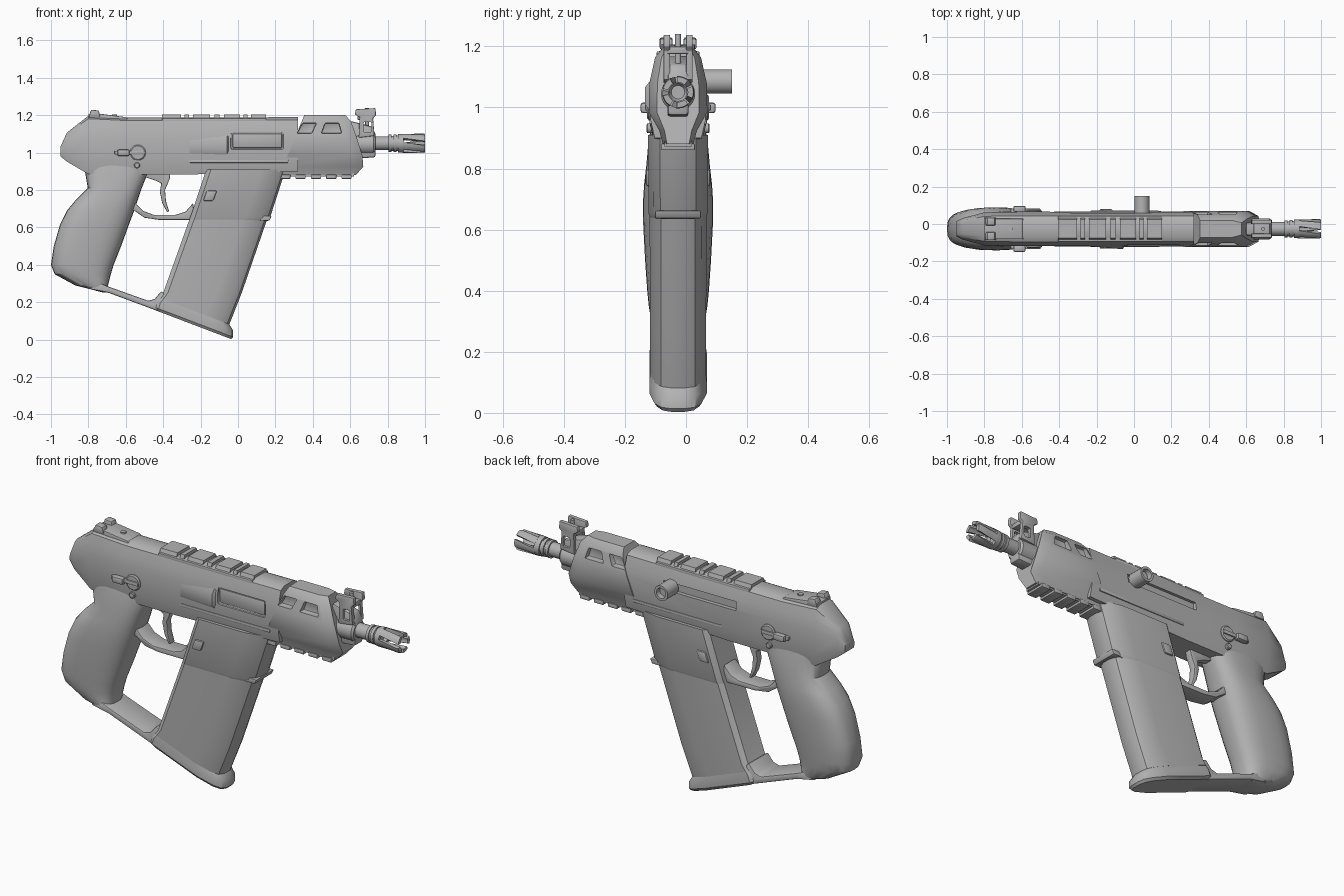
import bpy, bmesh, math

if "Cube" in bpy.data.objects:
    bpy.data.objects.remove(bpy.data.objects["Cube"])

YC = -0.026                       # centre plane of the body
GREY = bpy.data.materials.new("grey")
GREY.diffuse_color = (0.45, 0.45, 0.45, 1)
GREY.use_nodes = True
GREY.node_tree.nodes["Principled BSDF"].inputs["Base Color"].default_value = GREY.diffuse_color
PARTS = []


def finish(name, bm, bevel=0.0, part=True):
    bmesh.ops.recalc_face_normals(bm, faces=bm.faces)
    me = bpy.data.meshes.new(name)
    bm.to_mesh(me)
    bm.free()
    ob = bpy.data.objects.new(name, me)
    bpy.context.collection.objects.link(ob)
    me.materials.append(GREY)
    if bevel:
        m = ob.modifiers.new("bevel", 'BEVEL')
        m.width, m.segments, m.limit_method = bevel, 2, 'ANGLE'
        m.angle_limit = math.radians(35)
        apply(ob, m)
    if part:
        PARTS.append(ob)
    return ob


def apply(ob, m):
    bpy.context.view_layer.objects.active = ob
    bpy.ops.object.modifier_apply(modifier=m.name)


def loft(name, rings, bevel=0.0, part=True, closed=False):
    """Skin between rings of equal point count, capped unless closed in a loop."""
    bm = bmesh.new()
    vs = [[bm.verts.new(p) for p in r] for r in rings]
    n = len(vs[0])
    pairs = list(zip(vs, vs[1:])) + ([(vs[-1], vs[0])] if closed else [])
    for a, b in pairs:
        for i in range(n):
            j = (i + 1) % n
            bm.faces.new((a[i], a[j], b[j], b[i]))
    if not closed:
        bm.faces.new(vs[0])
        bm.faces.new(vs[-1])
    return finish(name, bm, bevel, part)


def prism(name, pts, y0, y1, bevel=0.0, part=True):
    """Side profile (x, z) extruded from y0 to y1."""
    return loft(name, [[(x, y, z) for x, z in pts] for y in (y0, y1)], bevel, part)


def box(name, x0, x1, y0, y1, z0, z1, bevel=0.0, part=True):
    return prism(name, [(x0, z0), (x1, z0), (x1, z1), (x0, z1)], y0, y1, bevel, part)


def circle(r, n=24):
    return [(r * math.cos(2 * math.pi * i / n), r * math.sin(2 * math.pi * i / n)) for i in range(n)]


def lathe_x(name, prof, z, closed=False):
    return loft(name, [[(x, a, z + b) for a, b in circle(r)] for x, r in prof], closed=closed)


def lathe_y(name, prof, x, z, closed=False):
    return loft(name, [[(x + a, y, z + b) for a, b in circle(r)] for y, r in prof], closed=closed)


def cut(ob, cutter):
    m = ob.modifiers.new("cut", 'BOOLEAN')
    m.operation, m.object, m.solver = 'DIFFERENCE', cutter, 'EXACT'
    apply(ob, m)
    bpy.data.objects.remove(cutter)


def mirror_ring(half):
    """Half outline (x, half width, z) from top to bottom made into a full ring."""
    return [(x, w, z) for x, w, z in half] + [(x, -w, z) for x, w, z in reversed(half)]


# upper receiver
rings = []
for x, top, bot, w in [(-.95, 1.03, .98, .04), (-.915, 1.107, .952, .058), (-.8, 1.197, .885, .088),
                       (-.6, 1.187, .882, .092), (-.3, 1.187, .882, .091), (.32, 1.19, .9, .09)]:
    h = top - bot
    rings.append(mirror_ring([(x, w * f, bot + h * t) for f, t in
                 [(.45, 1), (.76, .95), (.9, .8), (1, .62), (1, .2), (.85, 0)]]))
receiver = loft("receiver", rings)
cut(receiver, box("port_cutter", -.04, .245, -.2, -.081, 1.015, 1.11, .012, False))
cut(receiver, box("slot_cutter", -.34, .09, .07, .2, 1.062, 1.107, 0, False))
box("ejection_cover", -.03, .236, -.087, -.06, 1.024, 1.101, .008)
box("side_ridge", -.26, .27, -.094, .094, .945, .962, .004)
loft("case_deflector", [[(-.38, -.08, z0), (-.06, -.08 - d, z0), (-.045, -.08, z0)]
                        for z0, d in ((.99, .012), (1.01, .029), (1.065, .029), (1.095, .005))])

# handguard with slanted rear and front
prof = [(1.2, .045, .575), (1.165, .075, .605), (1.08, .094, .635), (.985, .096, .665),
        (.925, .062, .67), (.88, .05, .63)]
rings = [mirror_ring([(.35 - (1.19 - z) * .41, w, z) for z, w, x in prof]),
         mirror_ring([(x - .05, w, z) for z, w, x in prof]),
         mirror_ring([(x, w * .72, z) for z, w, x in prof])]
guard = loft("handguard", rings)
for s in (-1, 1):
    for pts in ([(.315, 1.103), (.395, 1.103), (.42, 1.158), (.345, 1.158)],
                [(.445, 1.103), (.555, 1.103), (.54, 1.158), (.465, 1.158)]):
        for ob in (guard, receiver):
            cut(ob, prism("vent_cutter", pts, s * .055, s * .2, .006, False))

# lower accessory rail
box("lower_rail", .24, .62, -.045, .045, .872, .9)
for i in range(5):
    x = .225 + i * .082
    box("lower_rail_tooth", x, x + .055, -.055, .055, .86, .882, .004)

# top rail: broad lands with narrow ribs between
box("top_rail", -.405, .15, -.07, .07, 1.162, 1.184, .004)
for x0, x1 in [(-.405, -.305), (-.285, -.262), (-.24, -.15), (-.125, -.1), (-.075, .01), (.03, .05), (.07, .15)]:
    loft("top_rail_land", [[(x, -.06, 1.178), (x, -.05, 1.203), (x, .05, 1.203), (x, .06, 1.178)] for x in (x0, x1)])

# rear sight
prism("rear_sight_ramp", [(-.8, 1.17), (-.58, 1.17), (-.6, 1.19), (-.73, 1.207), (-.8, 1.207)], -.055, .055, .004)
for s in (-1, 1):
    prism("rear_sight_ear", [(-.8, 1.19), (-.735, 1.19), (-.745, 1.225), (-.785, 1.23)], s * .018, s * .06, .006)
loft("top_pin", [[(-.66 + a, b, z) for a, b in circle(.014, 12)] for z in (1.18, 1.204)])

# pistol grip
rings = []
for z, xb, xf, w in [(1.0, -.83, -.45, .07), (.9, -.818, -.478, .096), (.81, -.803, -.515, .104),
                     (.75, -.865, -.535, .111), (.69, -.915, -.555, .115), (.615, -.952, -.583, .114),
                     (.5, -.985, -.625, .108), (.4, -1.0, -.665, .101), (.35, -.98, -.68, .096),
                     (.29, -.87, -.695, .086), (.252, -.72, -.69, .07)]:
    c, r = (xb + xf) / 2, (xf - xb) / 2
    rings.append([(c + r * math.copysign(abs(a) ** .75, a), w * math.copysign(abs(b) ** .7, b), z)
                  for a, b in circle(1, 28)])
loft("grip", rings)


# magazine housing, with rounded nose and slanted foot
def mag_ring(xr, xf, w, zf):
    half = [(xr, w * .78), (xr + .025, w), (xf - .13, w), (xf - .045, w * .82), (xf - .012, w * .6), (xf, w * .25)]
    return [(x, y, zf(x)) for x, y in half] + [(x, -y, zf(x)) for x, y in reversed(half)]


def flat(z):
    return lambda x: z


def foot(d):
    return lambda x: .003 + d - .38 * (x + .036)


loft("magazine_well", [mag_ring(-.17, .255, .098, flat(.91)), mag_ring(-.255, .172, .097, flat(.655)),
                       mag_ring(-.262, .16, .09, flat(.635))])
loft("magazine", [mag_ring(-.25, .165, .093, flat(.67)), mag_ring(-.4, .02, .092, flat(.25)),
                  mag_ring(-.425, -.046, .092, foot(.075))])
loft("magazine_foot", [mag_ring(-.425, -.046, .091, foot(.075)), mag_ring(-.44, -.026, .094, foot(.05)),
                       mag_ring(-.45, -.026, .094, foot(.015)), mag_ring(-.44, -.037, .084, foot(0))])
prism("magazine_lip", [(.12, .637), (.168, .637), (.18, .662), (.12, .662)], -.075, .075, .004)
prism("bottom_bar", [(-.73, .3), (-.69, .283), (-.48, .208), (-.445, .218), (-.41, .26), (-.34, .2),
                     (-.34, .12), (-.69, .25), (-.8, .272)], -.082, .082, .008)

# trigger and guard
prism("trigger_guard", [(-.585, .75), (-.545, .728), (-.51, .69), (-.45, .667), (-.33, .668), (-.28, .685),
                        (-.24, .73), (-.23, .64), (-.42, .64), (-.5, .652), (-.555, .69), (-.6, .69)],
      -.05, .05, .006)
prism("trigger", [(-.5, .9), (-.36, .9), (-.365, .86), (-.39, .8), (-.385, .74), (-.368, .685), (-.38, .683),
                  (-.405, .73), (-.418, .79), (-.41, .835), (-.44, .85), (-.5, .87)], -.02, .02, .005)

# controls on both sides
for s in (-1, 1):
    lathe_y("selector_hub", [(s * .08, .042), (s * .096, .042), (s * .101, .036)], -.535, 1.0)
    box("selector_lever", -.66, -.5, s * .085, s * .108, .99, 1.01, .004)
    box("selector_knob", -.645, -.58, s * .09, s * .123, .982, 1.016, .008)
    lathe_y("frame_pin", [(s * .08, .016), (s * .1, .016), (s * .103, .012)], -.54, .932)
    prism("magazine_catch", [(-.187, .742), (-.132, .742), (-.112, .797), (-.167, .797)],
          s * .08, s * .106, .008)

# charging handle, hollow at its end
lathe_y("charging_handle", [(.05, .02), (.085, .02), (.085, .04), (.176, .04), (.176, .027), (.15, .025)],
        .043, 1.085)

# front sight and gas block
lathe_x("gas_block", [(.58, .056), (.725, .056), (.735, .048)], 1.045)
prism("sight_base", [(.57, .965), (.735, .975), (.735, 1.1), (.715, 1.14), (.6, 1.17)], -.035, .035, .01)
for s in (-1, 1):
    ear = prism("sight_ear", [(.645, 1.08), (.73, 1.09), (.722, 1.185), (.738, 1.2), (.735, 1.238),
                              (.63, 1.232), (.625, 1.205), (.65, 1.19)], s * .026, s * .048, .004)
    cut(ear, box("sight_cutter", .672, .713, -.1, .1, 1.108, 1.165, .008, False))
box("sight_bridge", .64, .725, -.035, .035, 1.175, 1.2, .004)
loft("sight_post", [[(.69 + a, b, z) for a, b in circle(.01, 12)] for z in (1.13, 1.24)])

# barrel and slotted muzzle device
lathe_x("barrel", [(.6, .037), (.805, .037), (.805, .046), (.82, .046), (.82, .04), (.832, .04), (.832, .047),
                   (.848, .047), (.848, .042), (.856, .042), (.856, .049), (.885, .051), (.885, .03), (.87, .022)], 1.05)
for k in range(5):
    rings = []
    for x, r in ((.88, .051), (.93, .051), (.99, .053), (1.0, .05)):
        ang = [2 * math.pi * k / 5 + .5 + (x - .88) * 3 + t * .8 / 4 for t in range(5)]
        ring = [(x, r * math.cos(a), 1.05 + r * math.sin(a)) for a in ang]
        rings.append(ring + [(x, .032 * math.cos(a), 1.05 + .032 * math.sin(a)) for a in reversed(ang)])
    loft("muzzle_prong", rings)

# place on the centre plane and smooth
for ob in PARTS:
    ob.location.y = YC
    bpy.ops.object.select_all(action='DESELECT')
    ob.select_set(True)
    bpy.context.view_layer.objects.active = ob
    bpy.ops.object.shade_smooth_by_angle(angle=math.radians(32))
